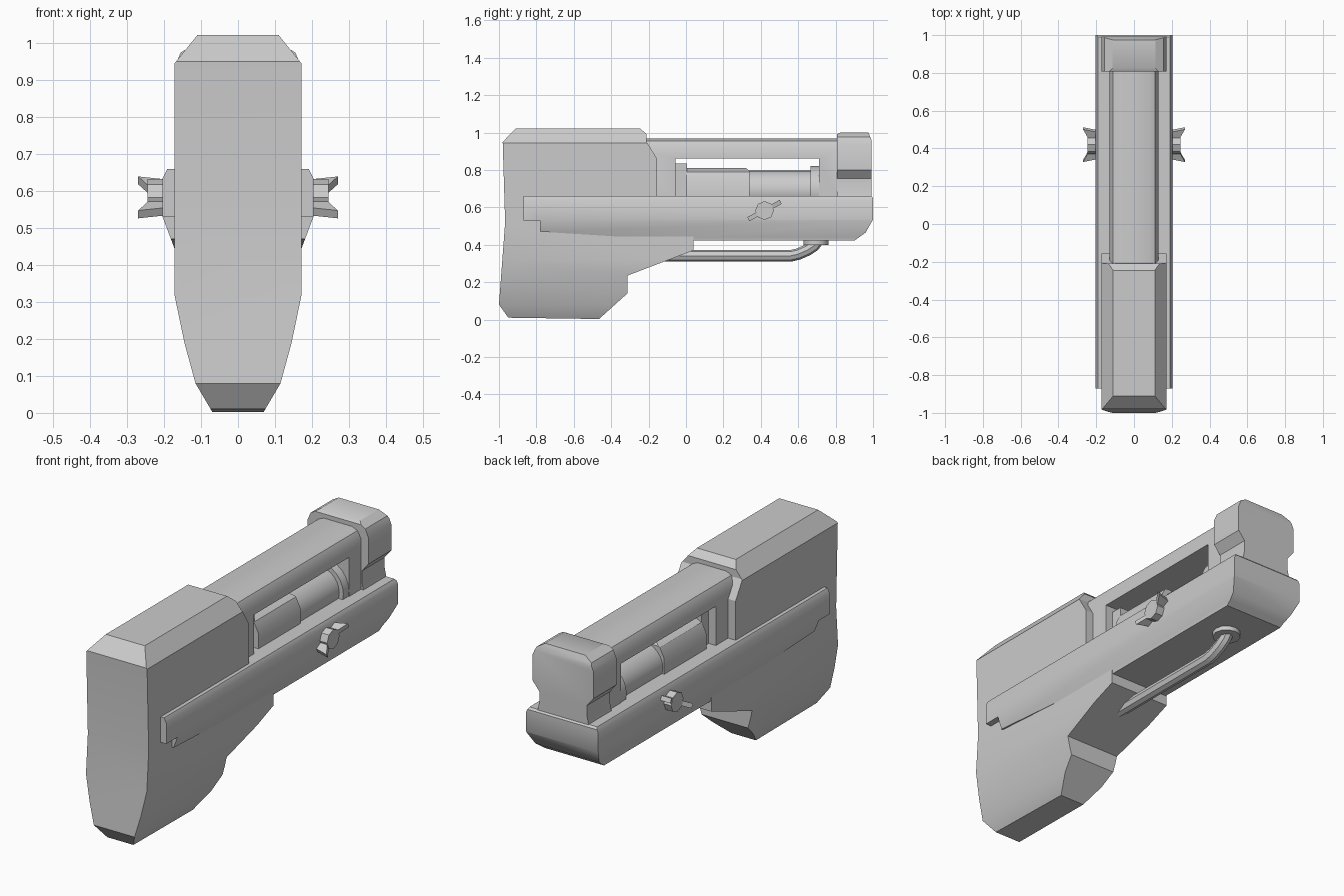
import bpy, bmesh, math
from mathutils import Matrix, Vector

if "Cube" in bpy.data.objects:
    bpy.data.objects.remove(bpy.data.objects["Cube"])


def prism(name, pts, axis, lo, hi):
    """Extrude a closed outline along 'x' (pts are y,z) or 'y' (pts are x,z)."""
    bm = bmesh.new()
    make = (lambda p, t: (t, p[0], p[1])) if axis == 'x' else (lambda p, t: (p[0], t, p[1]))
    face = bm.faces.new([bm.verts.new(make(p, lo)) for p in pts])
    ext = bmesh.ops.extrude_face_region(bm, geom=[face])
    d = make((0, 0), hi - lo)
    bmesh.ops.translate(bm, vec=d, verts=[v for v in ext['geom'] if isinstance(v, bmesh.types.BMVert)])
    bmesh.ops.recalc_face_normals(bm, faces=bm.faces)
    me = bpy.data.meshes.new(name)
    bm.to_mesh(me)
    bm.free()
    ob = bpy.data.objects.new(name, me)
    bpy.context.collection.objects.link(ob)
    return ob


def activate(ob):
    bpy.ops.object.select_all(action='DESELECT')
    ob.select_set(True)
    bpy.context.view_layer.objects.active = ob


def smooth(ob):
    activate(ob)
    bpy.ops.object.shade_smooth_by_angle(angle=math.radians(30))


def shaped(name, side, half):
    """Side outline (y,z) intersected with a mirrored cross-section (x,z)."""
    ob = prism(name, side, 'x', -0.4, 0.4)
    section = half + [(-x, z) for x, z in reversed(half)]
    cutter = prism('cutter', section, 'y', -1.5, 1.5)
    mod = ob.modifiers.new('section', 'BOOLEAN')
    mod.operation, mod.solver, mod.object = 'INTERSECT', 'EXACT', cutter
    activate(ob)
    bpy.ops.object.modifier_apply(modifier=mod.name)
    bpy.data.objects.remove(cutter)
    smooth(ob)
    return ob


def cylinder(name, centre, radius, depth, axis, sides):
    rot = {'x': (0, math.pi / 2, 0), 'y': (math.pi / 2, 0, 0), 'z': (0, 0, 0)}[axis]
    bpy.ops.mesh.primitive_cylinder_add(vertices=sides, radius=radius, depth=depth,
                                        location=centre, rotation=rot)
    ob = bpy.context.object
    ob.name = name
    smooth(ob)
    return ob


# Shoulder stock with its lower grip step
shaped('stock',
       [(-0.98, 0.95), (-0.91, 1.022), (-0.245, 1.022), (-0.21, 0.99), (-0.21, 0.95),
        (-0.155, 0.86), (-0.155, 0.5), (0.04, 0.5), (0.04, 0.37), (-0.313, 0.235),
        (-0.313, 0.14), (-0.465, 0.003), (-0.95, 0.01), (-1.0, 0.08), (-0.967, 0.52)],
       [(0.11, 1.022), (0.172, 0.945), (0.172, 0.32), (0.145, 0.19), (0.115, 0.08), (0.068, 0.0)])

# Long side rail / lower receiver
shaped('lower_rail',
       [(-0.87, 0.66), (0.99, 0.66), (1.0, 0.65), (1.0, 0.535), (0.96, 0.465), (0.9, 0.422),
        (0.04, 0.422), (0.04, 0.44), (-0.3, 0.44), (-0.78, 0.47), (-0.78, 0.53), (-0.87, 0.53)],
       [(0.19, 0.662), (0.204, 0.635), (0.204, 0.53), (0.17, 0.44), (0.165, 0.41)])

# Upper frame: top tube with a post at each end
shaped('top_frame',
       [(-0.3, 0.968), (0.83, 0.968), (0.83, 0.64), (0.71, 0.64), (0.71, 0.86),
        (-0.055, 0.86), (-0.055, 0.64), (-0.3, 0.64)],
       [(0.075, 0.97), (0.11, 0.955), (0.13, 0.92), (0.13, 0.63)])

# End cap with a narrow waist
shaped('end_cap',
       [(0.807, 0.99), (0.825, 1.0), (0.975, 1.0), (0.992, 0.96), (0.992, 0.64), (0.807, 0.64)],
       [(0.11, 1.002), (0.155, 0.975), (0.172, 0.935), (0.172, 0.80), (0.135, 0.755),
        (0.135, 0.70), (0.15, 0.63)])

# Inner chamber seen through the window
prism('chamber_plate', [(-0.06, 0.64), (0.005, 0.64), (0.005, 0.835), (-0.06, 0.835)], 'x', -0.09, 0.09)
shaped('chamber_cover',
       [(0.0, 0.64), (0.0, 0.81), (0.32, 0.81), (0.34, 0.795), (0.34, 0.64)],
       [(0.05, 0.812), (0.09, 0.79), (0.115, 0.74), (0.115, 0.63)])
cylinder('inner_barrel', (0, 0.52, 0.69), 0.107, 0.4, 'y', 24)
cylinder('barrel_collar', (0, 0.69, 0.69), 0.13, 0.05, 'y', 24)

# Wing screws on both sides
pivot = Vector((0, 0.42, 0.583))
for side, label in ((1, 'right'), (-1, 'left')):
    cylinder('screw_' + label, (side * 0.205, pivot.y, pivot.z), 0.05, 0.08, 'x', 8)
    bow = [(0.19, -0.08), (0.27, -0.098), (0.24, -0.04), (0.24, 0.04), (0.27, 0.098), (0.19, 0.08)]
    wing = prism('wing_' + label, [(side * x, d) for x, d in bow], 'y', -0.012, 0.012)
    # Turn the upright wing about x so that it lies along a 28 degree slope
    wing.data.transform(Matrix.Translation(pivot) @ Matrix.Rotation(math.radians(-62), 4, 'X'))

# Bent rod beneath, with its round foot
curve = bpy.data.curves.new('guard_rod', 'CURVE')
curve.dimensions = '3D'
curve.bevel_depth, curve.bevel_resolution, curve.use_fill_caps = 0.031, 2, True
path = [(-0.15, 0.341), (0.56, 0.341), (0.60, 0.35), (0.65, 0.372), (0.685, 0.395), (0.71, 0.43)]
line = curve.splines.new('POLY')
line.points.add(len(path) - 1)
for p, (y, z) in zip(line.points, path):
    p.co = (0, y, z, 1)
rod = bpy.data.objects.new('guard_rod', curve)
bpy.context.collection.objects.link(rod)
activate(rod)
bpy.ops.object.convert(target='MESH')
smooth(bpy.context.object)
cylinder('rod_foot', (0, 0.695, 0.413), 0.068, 0.026, 'z', 12)
